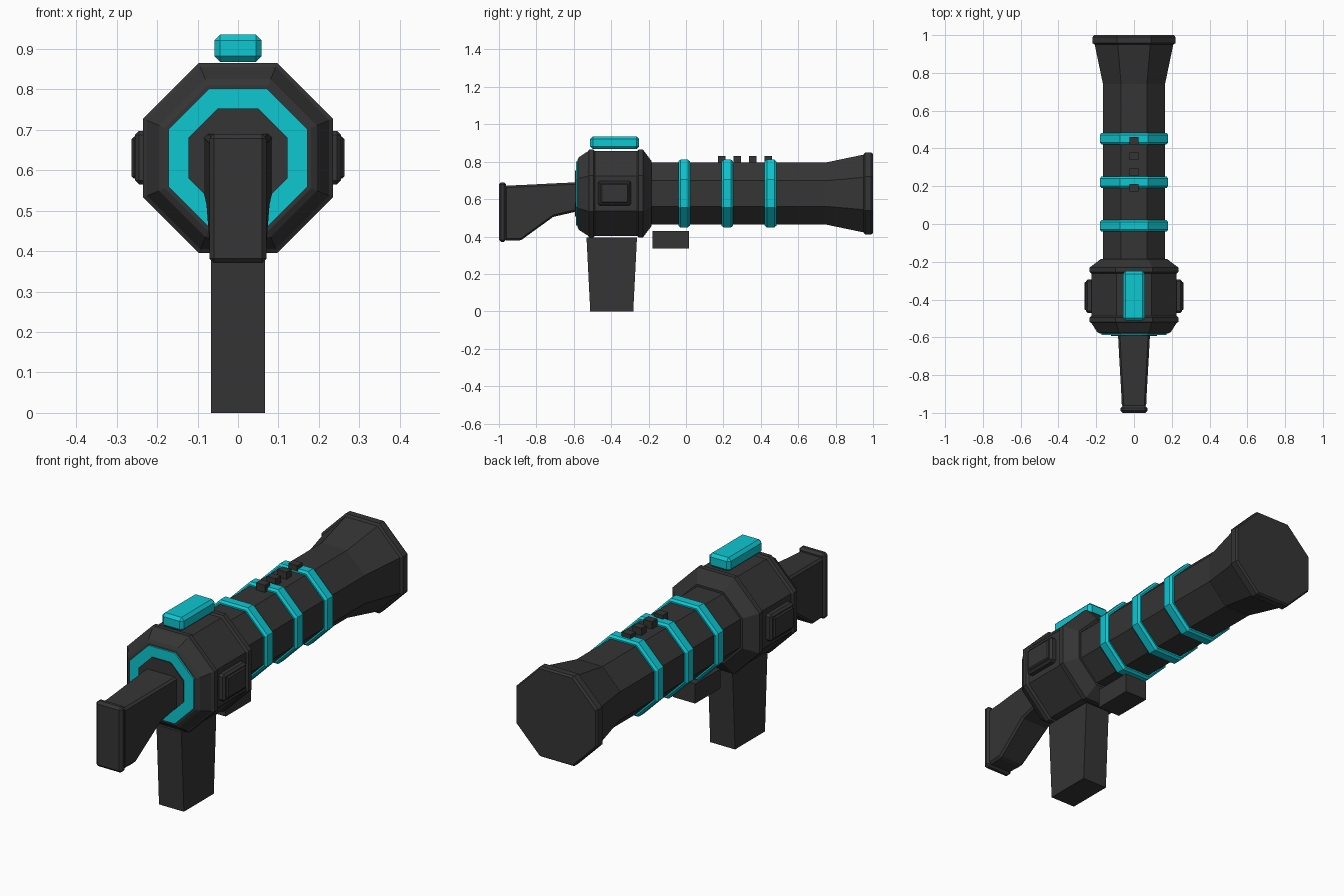
import bpy, bmesh, math
from mathutils import Vector

if "Cube" in bpy.data.objects:
    bpy.data.objects.remove(bpy.data.objects["Cube"], do_unlink=True)

AXIS_Z = 0.63  # height of the barrel axis


def material(name, rgb):
    m = bpy.data.materials.new(name)
    m.use_nodes = True
    m.diffuse_color = (*rgb, 1)
    m.node_tree.nodes["Principled BSDF"].inputs["Base Color"].default_value = (*rgb, 1)
    return m


DARK = material("dark grey", (0.035, 0.035, 0.035))
TEAL = material("teal", (0.004, 0.57, 0.64))


def finish(bm, name, mat, bevel=0):
    bmesh.ops.recalc_face_normals(bm, faces=bm.faces[:])
    mesh = bpy.data.meshes.new(name)
    bm.to_mesh(mesh)
    bm.free()
    mesh.materials.append(mat)
    ob = bpy.data.objects.new(name, mesh)
    bpy.context.collection.objects.link(ob)
    if bevel:
        mod = ob.modifiers.new("Bevel", "BEVEL")
        mod.width = bevel
        mod.segments = 1
        mod.limit_method = "ANGLE"
    return ob


def loft(name, rings, mat, bevel=0):
    """Skin a list of equal-sized point rings and cap both ends."""
    bm = bmesh.new()
    loops = [[bm.verts.new(p) for p in ring] for ring in rings]
    for a, b in zip(loops, loops[1:]):
        for i in range(len(a)):
            j = (i + 1) % len(a)
            bm.faces.new((a[i], a[j], b[j], b[i]))
    bm.faces.new(loops[0])
    bm.faces.new(loops[-1])
    return finish(bm, name, mat, bevel)


def octagon(name, profile, mat):
    """Eight-sided solid along y; profile holds (y, flat-to-axis distance)."""
    rings = []
    for y, apothem in profile:
        r = apothem / math.cos(math.pi / 8)
        angles = [math.pi / 8 + k * math.pi / 4 for k in range(8)]
        rings.append([(r * math.cos(a), y, AXIS_Z + r * math.sin(a)) for a in angles])
    return loft(name, rings, mat)


def box(name, low, high, mat, bevel=0):
    bm = bmesh.new()
    bmesh.ops.create_cube(bm, size=1)
    low, high = Vector(low), Vector(high)
    for v in bm.verts:
        v.co = (low + high) / 2 + v.co * (high - low)
    return finish(bm, name, mat, bevel)


# Receiver with raised end bands, coloured face ring and hub
octagon("receiver", [(-0.58, 0.18), (-0.572, 0.195), (-0.525, 0.225), (-0.518, 0.235),
                     (-0.495, 0.235), (-0.487, 0.226), (-0.262, 0.226), (-0.254, 0.235),
                     (-0.23, 0.235), (-0.223, 0.225), (-0.185, 0.175)], DARK)
octagon("face_ring", [(-0.588, 0.172), (-0.575, 0.172)], TEAL)
octagon("face_hub", [(-0.593, 0.122), (-0.575, 0.122)], DARK)

# Barrel, flared muzzle and coloured bands
octagon("barrel", [(-0.2, 0.165), (0.74, 0.165)], DARK)
octagon("muzzle", [(0.72, 0.16), (0.95, 0.208), (0.957, 0.219), (0.99, 0.219), (1.0, 0.212)], DARK)
for i, y in enumerate((-0.01, 0.221, 0.452)):
    octagon(f"barrel_band_{i + 1}", [(y - 0.031, 0.16), (y - 0.031, 0.172), (y - 0.02, 0.181),
                                     (y + 0.02, 0.181), (y + 0.031, 0.172), (y + 0.031, 0.16)], TEAL)

# Row of studs on top of the barrel
for i in range(4):
    y = 0.192 + i * 0.083
    box(f"top_stud_{i + 1}", (-0.024, y - 0.02, 0.78), (0.024, y + 0.02, 0.83), DARK)

# Sight block
box("sight", (-0.058, -0.512, 0.868), (0.058, -0.25, 0.935), TEAL, 0.014)

# Side pads with a raised panel
for side, s in (("left", 1), ("right", -1)):
    x0, x1, x2 = sorted((s * 0.2, s * 0.255)), sorted((s * 0.24, s * 0.263)), None
    box(f"{side}_pad", (x0[0], -0.47, 0.565), (x0[1], -0.293, 0.697), DARK, 0.01)
    box(f"{side}_pad_panel", (x1[0], -0.456, 0.579), (x1[1], -0.307, 0.683), DARK, 0.006)

# Tapered grip and fore block
loft("grip", [[(-0.067, a, z), (0.067, a, z), (0.067, b, z), (-0.067, b, z)]
              for z, a, b in ((0.0, -0.512, -0.282), (0.396, -0.532, -0.262))], DARK)
box("fore_block", (-0.06, -0.18, 0.335), (0.06, 0.015, 0.43), DARK)

# Shoulder stock: sections give y, bottom, top and half width
stock = ((-0.97, 0.378, 0.672, 0.064), (-0.885, 0.378, 0.675, 0.068),
         (-0.71, 0.505, 0.684, 0.078), (-0.58, 0.535, 0.69, 0.085))
loft("stock", [[(-w, y, b), (w, y, b), (w, y, t), (-w, y, t)] for y, b, t, w in stock], DARK, 0.01)
box("butt_plate", (-0.071, -1.0, 0.37), (0.071, -0.962, 0.69), DARK, 0.012)
